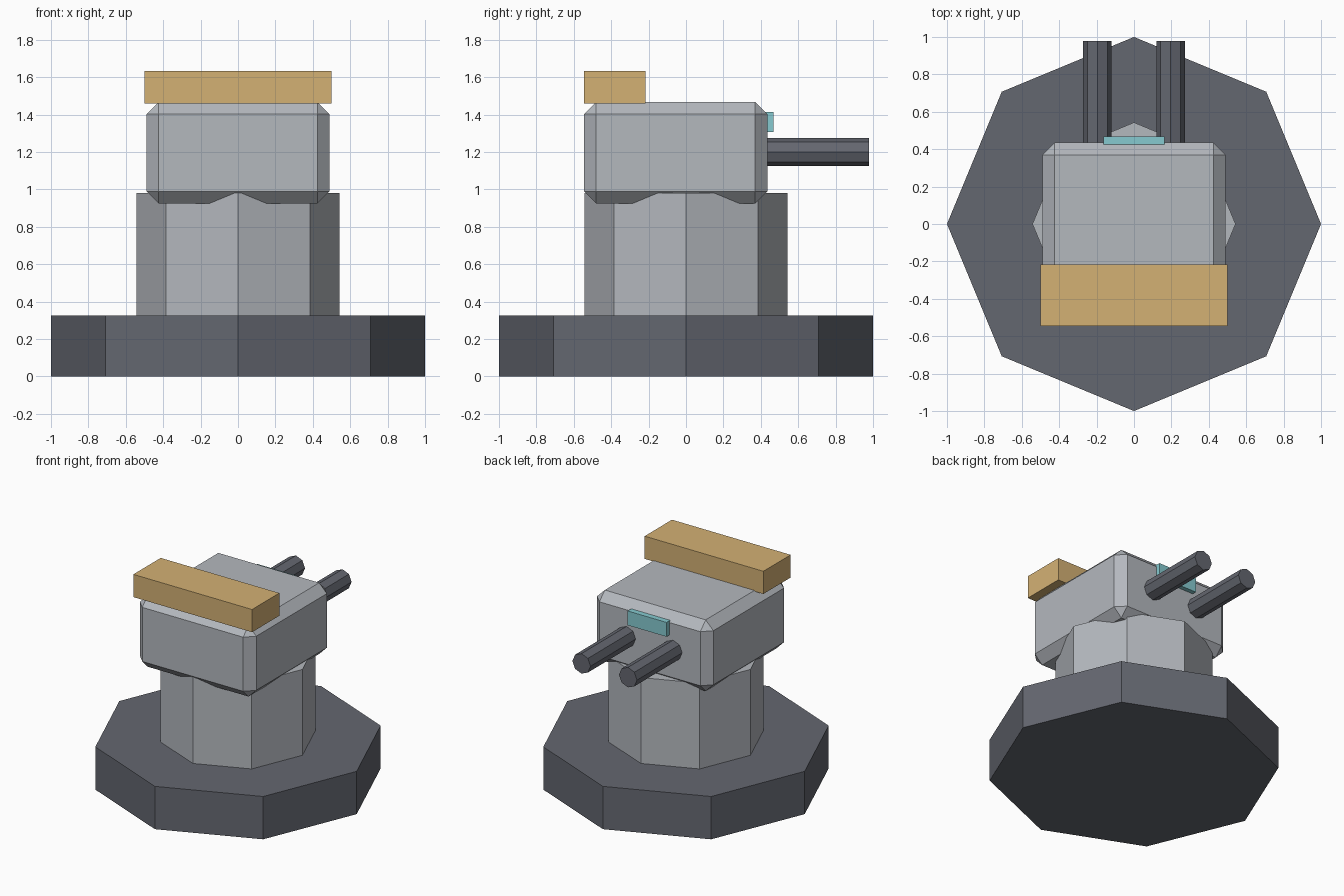
import bpy, bmesh, math
from mathutils import Matrix, Vector

if "Cube" in bpy.data.objects:
    bpy.data.objects.remove(bpy.data.objects["Cube"])


def material(name, rgb):
    lin = [(c / 255 / 12.92) if c <= 10 else ((c / 255 + 0.055) / 1.055) ** 2.4 for c in rgb]
    m = bpy.data.materials.new(name)
    m.diffuse_color = (*lin, 1)
    m.use_nodes = True
    m.node_tree.nodes["Principled BSDF"].inputs["Base Color"].default_value = m.diffuse_color
    return m


DARK = material("dark_grey", (100, 103, 112))
LIGHT = material("light_grey", (180, 184, 190))
TAN = material("tan", (212, 177, 116))
TEAL = material("pale_teal", (134, 202, 208))


def finish(bm, name, mat):
    bmesh.ops.recalc_face_normals(bm, faces=bm.faces)
    me = bpy.data.meshes.new(name)
    bm.to_mesh(me)
    bm.free()
    me.materials.append(mat)
    ob = bpy.data.objects.new(name, me)
    bpy.context.collection.objects.link(ob)
    return ob


def box(name, lo, hi, mat, chamfer=0):
    lo, hi = Vector(lo), Vector(hi)
    bm = bmesh.new()
    bmesh.ops.create_cube(bm, size=1, matrix=Matrix.Translation((lo + hi) / 2) @ Matrix.Diagonal((*(hi - lo), 1)))
    if chamfer:
        bmesh.ops.bevel(bm, geom=bm.edges[:], offset=chamfer, offset_type='OFFSET',
                        segments=1, profile=0.5, affect='EDGES')
    return finish(bm, name, mat)


def octagon(name, start, end, radius, mat):
    """Eight-sided prism along z or y, with corners on the axes."""
    start, end = Vector(start), Vector(end)
    rot = Matrix() if start.y == end.y else Matrix.Rotation(-math.pi / 2, 4, 'X')
    bm = bmesh.new()
    rings = []
    for p in (start, end):
        rings.append([bm.verts.new(p + rot @ Vector((radius * math.cos(k * math.pi / 4),
                                                     radius * math.sin(k * math.pi / 4), 0)))
                      for k in range(8)])
    a, b = rings
    bm.faces.new(a)
    bm.faces.new(b)
    for k in range(8):
        j = (k + 1) % 8
        bm.faces.new((a[k], a[j], b[j], b[k]))
    return finish(bm, name, mat)


# Base and column
octagon("base", (0, 0, 0), (0, 0, 0.326), 1.0, DARK)
octagon("column", (0, 0, 0.326), (0, 0, 0.98), 0.543, LIGHT)

# Chamfered turret head
box("turret_head", (-0.49, -0.545, 0.925), (0.49, 0.435, 1.467), LIGHT, 0.065)

# Counterweight bar over the front edge
box("top_bar", (-0.5, -0.545, 1.46), (0.5, -0.217, 1.633), TAN)

# Sight plate and twin barrels
box("sight", (-0.164, 0.425, 1.306), (0.164, 0.468, 1.415), TEAL)
for side, x in (("left", -0.196), ("right", 0.196)):
    octagon(side + "_barrel", (x, 0.42, 1.2), (x, 0.978, 1.2), 0.076, DARK)
